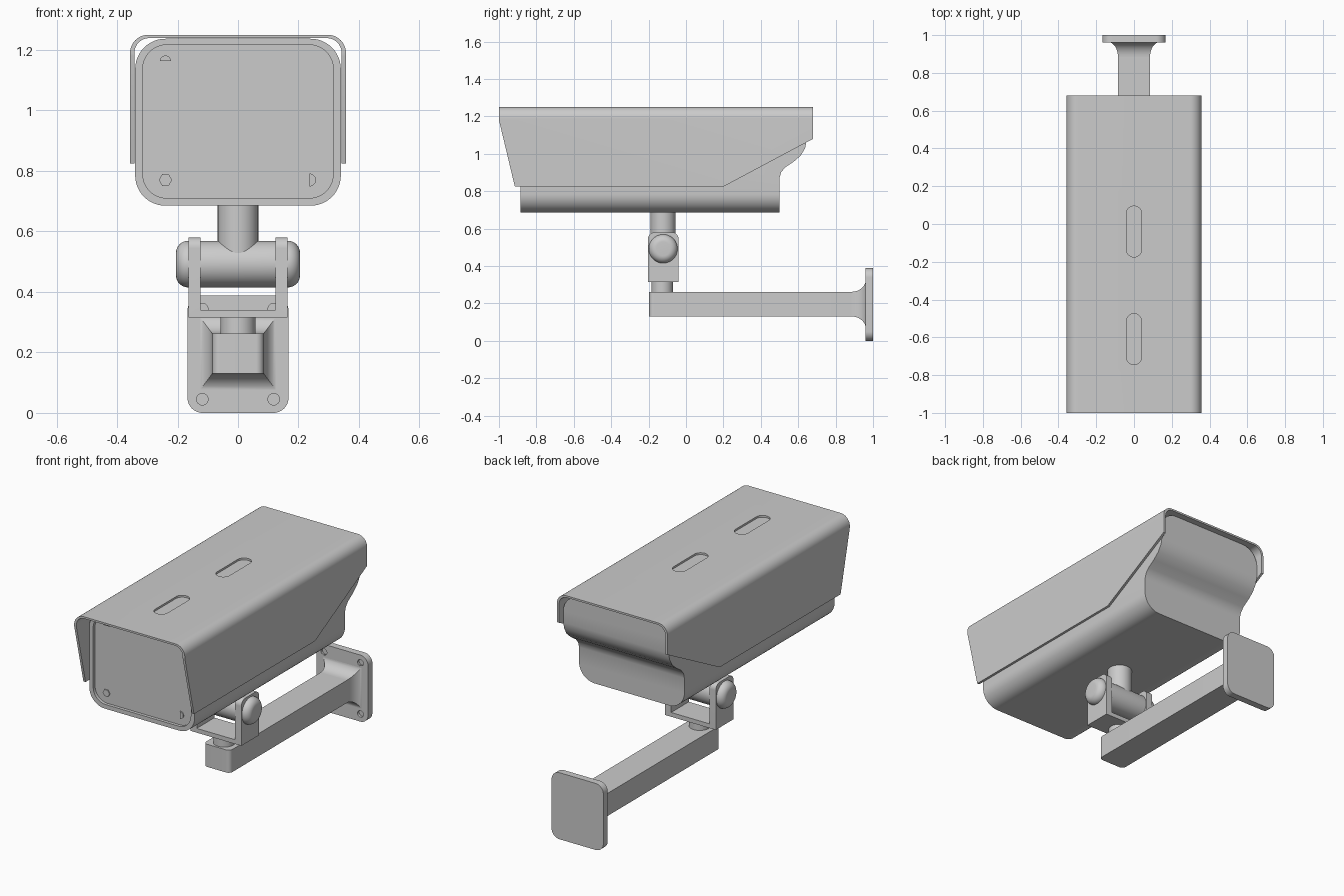
import bpy, bmesh
from math import sin, cos, pi, radians

cube = bpy.data.objects.get("Cube")
if cube:
    bpy.data.objects.remove(cube, do_unlink=True)

grey = bpy.data.materials.new("light grey")
grey.diffuse_color = (0.6, 0.6, 0.6, 1)
grey.use_nodes = True
grey.node_tree.nodes["Principled BSDF"].inputs["Base Color"].default_value = (0.6, 0.6, 0.6, 1)


def finish(name, bm):
    bmesh.ops.recalc_face_normals(bm, faces=bm.faces)
    me = bpy.data.meshes.new(name)
    bm.to_mesh(me)
    bm.free()
    me.materials.append(grey)
    ob = bpy.data.objects.new(name, me)
    bpy.context.collection.objects.link(ob)
    return ob


def loft(name, rings):
    bm = bmesh.new()
    loops = [[bm.verts.new(p) for p in ring] for ring in rings]
    n = len(loops[0])
    for a, b in zip(loops, loops[1:]):
        for i in range(n):
            j = (i + 1) % n
            bm.faces.new((a[i], a[j], b[j], b[i]))
    bm.faces.new(loops[0])
    bm.faces.new(loops[-1])
    return finish(name, bm)


def place(axis, u, v, w):
    return {"x": (w, u, v), "y": (u, w, v), "z": (u, v, w)}[axis]


def prism(name, points, axis, start, end):
    return loft(name, [[place(axis, u, v, w) for u, v in points] for w in (start, end)])


def arc(cx, cy, r, a, b, n=12):
    return [(cx + r * cos(radians(a + (b - a) * i / n)),
             cy + r * sin(radians(a + (b - a) * i / n))) for i in range(n + 1)]


def rounded(u0, u1, v0, v1, r, sharp=()):
    """Rounded rectangle; corners listed in sharp stay square (0 = high u, high v, then counter-clockwise)."""
    centres = [(u1 - r, v1 - r), (u0 + r, v1 - r), (u0 + r, v0 + r), (u1 - r, v0 + r)]
    corners = [(u1, v1), (u0, v1), (u0, v0), (u1, v0)]
    pts = []
    for i, c in enumerate(centres):
        pts += [corners[i]] if i in sharp else arc(*c, r, 90 * i, 90 * i + 90)
    return pts


def disc(cx, cy, r, n=48):
    return arc(cx, cy, r, 0, 360, n)[:-1]


def boolean(ob, cutter, operation="DIFFERENCE"):
    mod = ob.modifiers.new("cut", "BOOLEAN")
    mod.object, mod.operation, mod.solver = cutter, operation, "EXACT"
    bpy.context.view_layer.objects.active = ob
    bpy.ops.object.modifier_apply(modifier=mod.name)
    bpy.data.objects.remove(cutter, do_unlink=True)


# Camera body: rounded box trimmed to its stepped back profile
body = prism("camera_body", rounded(-0.34, 0.34, 0.685, 1.237, 0.1), "y", -0.885, 0.8)
back = [(0.5, 0.87), (0.508, 0.9), (0.53, 0.927), (0.575, 0.957),
        (0.613, 0.99), (0.637, 1.03), (0.645, 1.07)]
side = [(-1, 0.6), (0.5, 0.6)] + back + [(0.645, 1.3), (-1, 1.3)]
boolean(body, prism("body_trim", side, "x", -0.5, 0.5), "INTERSECT")
boolean(body, prism("window_recess", rounded(-0.315, 0.315, 0.71, 1.217, 0.08), "y", -1, -0.867))

# Small fittings on the front window
marks = [("window_fitting_top", arc(-0.24, 1.164, 0.018, 0, 180, 6)),
         ("window_fitting_right", disc(-0.24, 0.77, 0.022, 6)),
         ("window_fitting_left", arc(0.236, 0.77, 0.022, -90, 90, 6))]
for name, pts in marks:
    prism(name, pts, "y", -0.873, -0.866)

# Sun hood: thin inverted channel trimmed to its side profile, with two slots
channel = (rounded(-0.357, 0.357, 0.7, 1.25, 0.06, sharp=(2, 3))
           + rounded(-0.343, 0.343, 0.7, 1.239, 0.05, sharp=(2, 3))[::-1])
split = len(channel) // 2
outer, inner = channel[:split], channel[split:][::-1]
bottom_left, bottom_right = outer[-2:]
outline = ([bottom_right] + outer[:-2] + [bottom_left]
           + [inner[-2]] + inner[:-2][::-1] + [inner[-1]])
hood = prism("sun_hood", outline, "y", -1.2, 0.9)
hood_side = [(-1, 1.3), (-1, 1.18), (-0.915, 0.824), (0.2, 0.824), (0.68, 1.08), (0.68, 1.3)]
boolean(hood, prism("hood_trim", hood_side, "x", -0.5, 0.5), "INTERSECT")
for y in (-0.04, -0.61):
    boolean(hood, prism("slot", rounded(-0.04, 0.04, y - 0.135, y + 0.135, 0.0399), "z", 1.2, 1.3))

# Tilt joint: neck, barrel with rounded ends, and forked bracket
prism("neck", disc(0, -0.123, 0.067), "z", 0.49, 0.7)
ends = arc(0.165, 0.037, 0.04, 90, 0, 10)
half = [(-x, r) for x, r in ends[::-1]] + ends
loft("tilt_barrel", [[(x, y, z) for y, z in disc(-0.122, 0.492, r)] for x, r in half])

fork = prism("fork_bracket", rounded(-0.203, -0.04, 0.315, 0.58, 0.035, sharp=(2, 3)), "x", -0.164, 0.164)
boolean(fork, prism("fork_gap", rounded(-0.3, 0.1, 0.34, 0.7, 0.01), "x", -0.124, 0.124))
prism("swivel_post", disc(0, -0.127, 0.058), "z", 0.25, 0.32)

# Support arm with rounded front end
prism("support_arm", rounded(-0.085, 0.085, -0.197, 0.97, 0.025, sharp=(0, 1)), "z", 0.13, 0.262)

# Concave flare joining the arm to the wall plate
rings = []
for i in range(13):
    a = i / 12 * pi / 2
    grow, y = 1 - cos(a), 0.885 + 0.077 * sin(a)
    x, z0, z1 = 0.085 + 0.05 * grow, 0.13 - 0.067 * grow, 0.262 + 0.067 * grow
    rings.append([(-x, y, z0), (x, y, z0), (x, y, z1), (-x, y, z1)])
loft("arm_flare", rings)

# Wall plate with four blind screw holes
plate = prism("wall_plate", rounded(-0.167, 0.167, 0, 0.388, 0.05), "y", 0.96, 1.0)
for x in (-0.118, 0.118):
    for z in (0.045, 0.343):
        boolean(plate, prism("screw_hole", disc(x, z, 0.019, 24), "y", 0.9, 0.975))

# Smooth the curved surfaces, keeping edges crisp
for ob in bpy.context.collection.objects:
    if ob.type == "MESH" and ob.data.materials and ob.data.materials[0] == grey:
        ob.data.shade_smooth()
        ob.data.set_sharp_from_angle(angle=radians(30))
